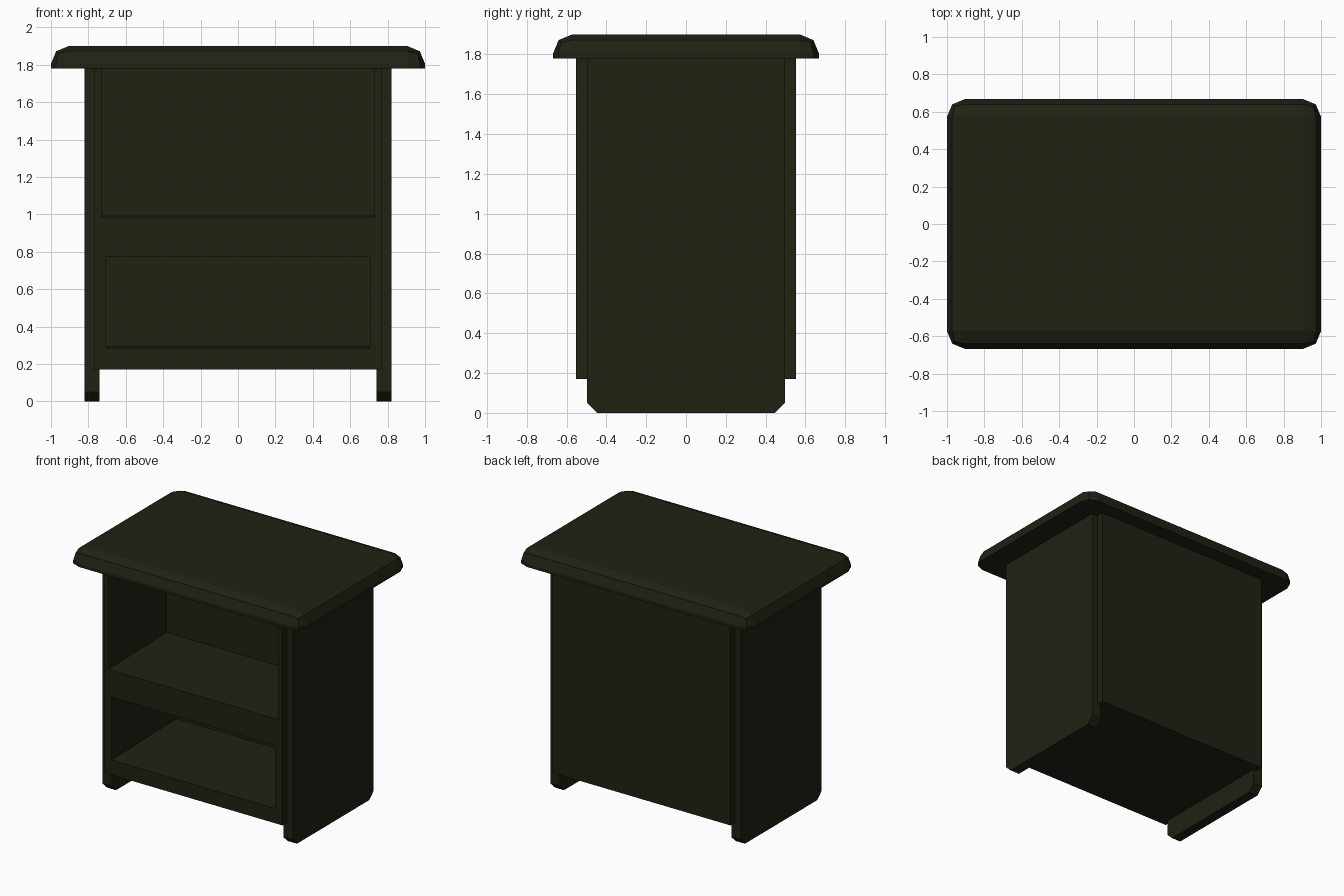
import bpy, bmesh

if "Cube" in bpy.data.objects:
    bpy.data.objects.remove(bpy.data.objects["Cube"])

mat = bpy.data.materials.new("dark_olive")
mat.diffuse_color = (0.015, 0.015, 0.007, 1)
mat.use_nodes = True
mat.node_tree.nodes["Principled BSDF"].inputs["Base Color"].default_value = mat.diffuse_color


def new_object(name, bm):
    bmesh.ops.recalc_face_normals(bm, faces=bm.faces)
    mesh = bpy.data.meshes.new(name)
    bm.to_mesh(mesh)
    bm.free()
    mesh.materials.append(mat)
    obj = bpy.data.objects.new(name, mesh)
    bpy.context.collection.objects.link(obj)
    return obj


def extrude_x(name, profile, x0, x1):
    """Closed (y, z) profile swept from x0 to x1."""
    bm = bmesh.new()
    face = bm.faces.new([bm.verts.new((x0, y, z)) for y, z in profile])
    ext = bmesh.ops.extrude_face_region(bm, geom=[face])
    moved = [g for g in ext["geom"] if isinstance(g, bmesh.types.BMVert)]
    bmesh.ops.translate(bm, verts=moved, vec=(x1 - x0, 0, 0))
    return new_object(name, bm)


def rect(y0, y1, z0, z1):
    return [(y0, z0), (y1, z0), (y1, z1), (y0, z1)]


# Table top: rounded corners and upper rim, flat underside
bm = bmesh.new()
bmesh.ops.create_cube(bm, size=1)
bmesh.ops.scale(bm, verts=bm.verts, vec=(2, 1.335, 0.12))
bmesh.ops.translate(bm, verts=bm.verts, vec=(0, 0, 1.84))
rim = [e for e in bm.edges if max(v.co.z for v in e.verts) > 1.85]
bmesh.ops.bevel(bm, geom=rim, offset=0.095, segments=2, profile=0.5, affect='EDGES')
new_object("table_top", bm)

# Cabinet body with two open compartments, floors rising slightly to the back
body = extrude_x("cabinet_body", rect(-0.552, 0.552, 0.17, 1.78), -0.77, 0.77)
slope = 0.015
for half_width, back, floor, ceiling in ((0.73, 0.16, 0.985, 1.85),
                                         (0.705, 0.25, 0.285, 0.775)):
    front = -0.552
    cut_profile = [(front - 0.1, floor), (front, floor), (back, floor + slope),
                   (back, ceiling), (front - 0.1, ceiling)]
    cutter = extrude_x("compartment_cutter", cut_profile, -half_width, half_width)
    cutter.hide_render = True
    mod = body.modifiers.new("compartment", 'BOOLEAN')
    mod.operation = 'DIFFERENCE'
    mod.solver = 'EXACT'
    mod.object = cutter
    bpy.context.view_layer.objects.active = body
    bpy.ops.object.modifier_apply(modifier=mod.name)
    bpy.data.objects.remove(cutter)

# Side panels: upper cladding on the body, thicker runner foot below it
cladding = rect(-0.497, 0.497, 0.17, 1.78)
foot = [(-0.497, 0.17), (-0.497, 0.05), (-0.445, 0), (0.445, 0), (0.497, 0.05), (0.497, 0.17)]
for side, s in (("left", -1), ("right", 1)):
    extrude_x(side + "_side_panel", cladding, 0.77 * s, 0.82 * s)
    extrude_x(side + "_foot", foot, 0.74 * s, 0.82 * s)
